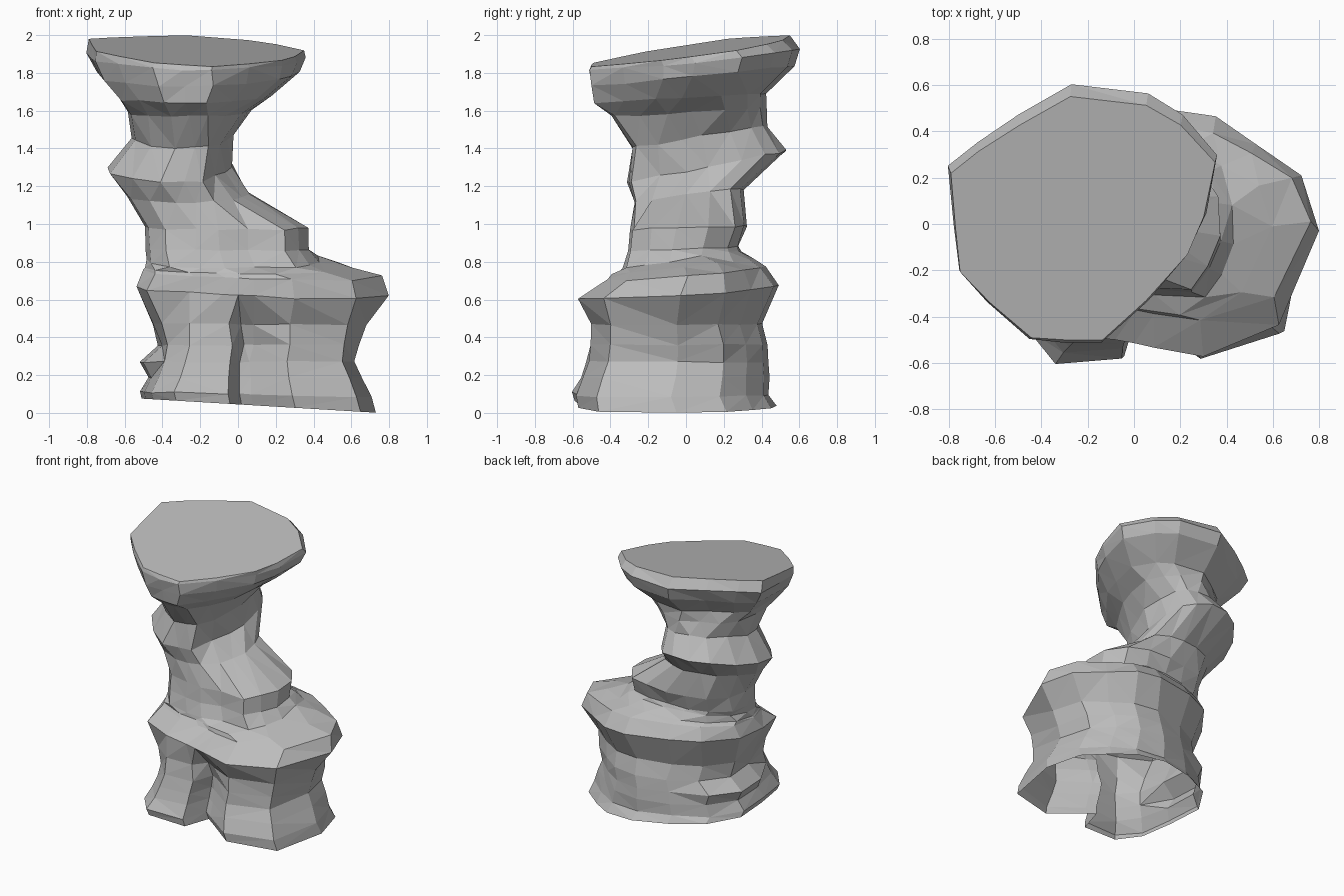
import bpy
import bmesh
import random
from mathutils import Vector

random.seed(4)

default_cube = bpy.data.objects.get("Cube")
if default_cube:
    bpy.data.objects.remove(default_cube, do_unlink=True)

# One stone colour for the whole pillar
stone = bpy.data.materials.new("grey stone")
stone.use_nodes = True
stone_colour = (0.5, 0.5, 0.5, 1)
stone.diffuse_color = stone_colour
stone.node_tree.nodes["Principled BSDF"].inputs["Base Color"].default_value = stone_colour

# Cross-sections, counter-clockwise from the +x side; the foot has a front cleft
FOOT = [(.7, -.05), (.63, .22), (.47, .36), (.32, .46), (.1, .49), (-.15, .42),
        (-.38, .3), (-.52, .08), (-.5, -.2), (-.46, -.45), (-.34, -.6),
        (-.06, -.58), (0, -.38), (.06, -.42), (.28, -.58), (.62, -.47)]
LEDGE = [(.8, -.03), (.72, .21), (.53, .34), (.35, .46), (.17, .49), (-.15, .42),
         (-.35, .32), (-.52, .1), (-.54, -.15), (-.48, -.38), (-.26, -.48),
         (-.08, -.5), (0, -.51), (.08, -.53), (.3, -.57), (.63, -.44)]
STEP = [(.37, -.05), (.36, .12), (.27, .26), (.12, .31), (-.05, .32), (-.2, .3),
        (-.35, .26), (-.46, .14), (-.49, 0), (-.47, -.14), (-.38, -.25),
        (-.22, -.29), (-.1, -.3), (.05, -.27), (.25, -.28), (.32, -.18)]
COLUMN = [(-.03, .1), (-.04, .25), (-.08, .36), (-.15, .42), (-.25, .45), (-.38, .44),
          (-.5, .38), (-.62, .25), (-.68, .1), (-.66, -.05), (-.55, -.18),
          (-.4, -.27), (-.28, -.27), (-.18, -.25), (-.12, -.12), (-.06, 0)]
CAP = [(.3, .05), (.35, .3), (.2, .47), (.05, .56), (-.28, .6), (-.5, .47),
       (-.68, .35), (-.8, .25), (-.78, 0), (-.76, -.2), (-.63, -.34),
       (-.45, -.5), (-.3, -.51), (-.14, -.51), (.05, -.33), (.23, -.12)]


def blend(first, second, amount):
    """Mix two cross-sections point by point."""
    return [Vector(a).lerp(Vector(b), amount) for a, b in zip(first, second)]


def fit(values, low, high):
    """Stretch a list of coordinates to span the given limits."""
    bottom, top = min(values), max(values)
    return [low + (v - bottom) / (top - bottom) * (high - low) for v in values]


def ring(outline, height, left, right, front, back, slope_x=0, slope_y=0):
    """Place a cross-section in its bounds on a level or tilted plane."""
    xs = fit([p[0] for p in outline], left, right)
    ys = fit([p[1] for p in outline], front, back)
    return [Vector((x, y, height + slope_x * x + slope_y * y)) for x, y in zip(xs, ys)]


def roughen(points, amount):
    """Shift points slightly so the facets look hewn."""
    return [p + Vector([random.uniform(-amount, amount) for axis in "xyz"]) for p in points]


def loft(name, rings, closed_top=False):
    """Skin stacked rings with flat facets, leaving the underside open."""
    bm = bmesh.new()
    loops = [[bm.verts.new(p) for p in points] for points in rings]
    for lower, upper in zip(loops, loops[1:]):
        for i in range(len(lower)):
            j = (i + 1) % len(lower)
            bm.faces.new((lower[i], lower[j], upper[j], upper[i]))
    bmesh.ops.triangulate(bm, faces=bm.faces[:], quad_method='SHORT_EDGE')
    if closed_top:
        bm.faces.new(loops[-1])
    mesh = bpy.data.meshes.new(name)
    bm.to_mesh(mesh)
    bm.free()
    mesh.materials.append(stone)
    obj = bpy.data.objects.new(name, mesh)
    bpy.context.collection.objects.link(obj)
    return obj


# Cleft foot, flaring at the ground and closing towards the ledge
foot_rings = [
    ring(FOOT, .045, -.51, .73, -.59, .48, slope_x=-.06),
    ring(FOOT, .1, -.52, .71, -.6, .44, slope_x=-.02),
    ring(FOOT, .19, -.475, .66, -.56, .44),
    ring(FOOT, .27, -.44, .62, -.53, .44),
    ring(blend(FOOT, LEDGE, .1), .36, -.42, .64, -.51, .43),
    ring(blend(FOOT, LEDGE, .4), .47, -.45, .68, -.5, .4),
    ring(LEDGE, .655, -.54, .8, -.57, .49, slope_x=-.04, slope_y=.06),
]

# A lump juts from the foot on the back -x side only
for point in foot_rings[3][6:9]:
    point.x *= 1.18

# Wide sloping ledge, then a smaller step on the +x side
ledge_rings = [
    ring(LEDGE, .745, -.5, .76, -.42, .42, slope_x=-.03, slope_y=.08),
    ring(LEDGE, .775, -.49, .6, -.39, .36, slope_y=.1),
    ring(STEP, .815, -.48, .43, -.34, .29, slope_y=.15),
    ring(STEP, .87, -.49, .37, -.31, .28, slope_y=.03),
    ring(STEP, .98, -.49, .37, -.3, .32, slope_y=.03),
]

# Leaning column with a tilted bulge around the middle
column_rings = [
    ring(blend(COLUMN, STEP, .3), 1.15, -.58, .06, -.28, .3, slope_y=.12),
    ring(COLUMN, 1.28, -.69, -.03, -.31, .53, slope_y=.2),
    ring(COLUMN, 1.45, -.56, -.03, -.29, .43, slope_y=.16),
    ring(blend(COLUMN, CAP, .5), 1.59, -.58, .07, -.39, .43, slope_y=.06),
]

# Flared cap with a tilted flat top
cap_rings = [
    ring(CAP, 1.67, -.64, .18, -.48, .43, slope_y=.06),
    ring(CAP, 1.78, -.75, .33, -.5, .57, slope_y=.1),
    ring(CAP, 1.86, -.8, .36, -.51, .6, slope_x=-.03, slope_y=.1),
    ring(CAP, 1.9, -.79, .35, -.5, .55, slope_x=-.06, slope_y=.15),
]

# Shared boundary rings keep neighbouring parts joined
foot = [foot_rings[0]] + [roughen(r, .005) for r in foot_rings[1:]]
ledge = [foot[-1]] + [roughen(r, .005) for r in ledge_rings]
column = [ledge[-1]] + [roughen(r, .008) for r in column_rings]
cap = [column[-1]] + [roughen(r, .006) for r in cap_rings[:-1]] + cap_rings[-1:]

loft("cleft_foot", foot)
loft("stepped_ledge", ledge)
loft("rock_column", column)
loft("flared_cap", cap, closed_top=True)
